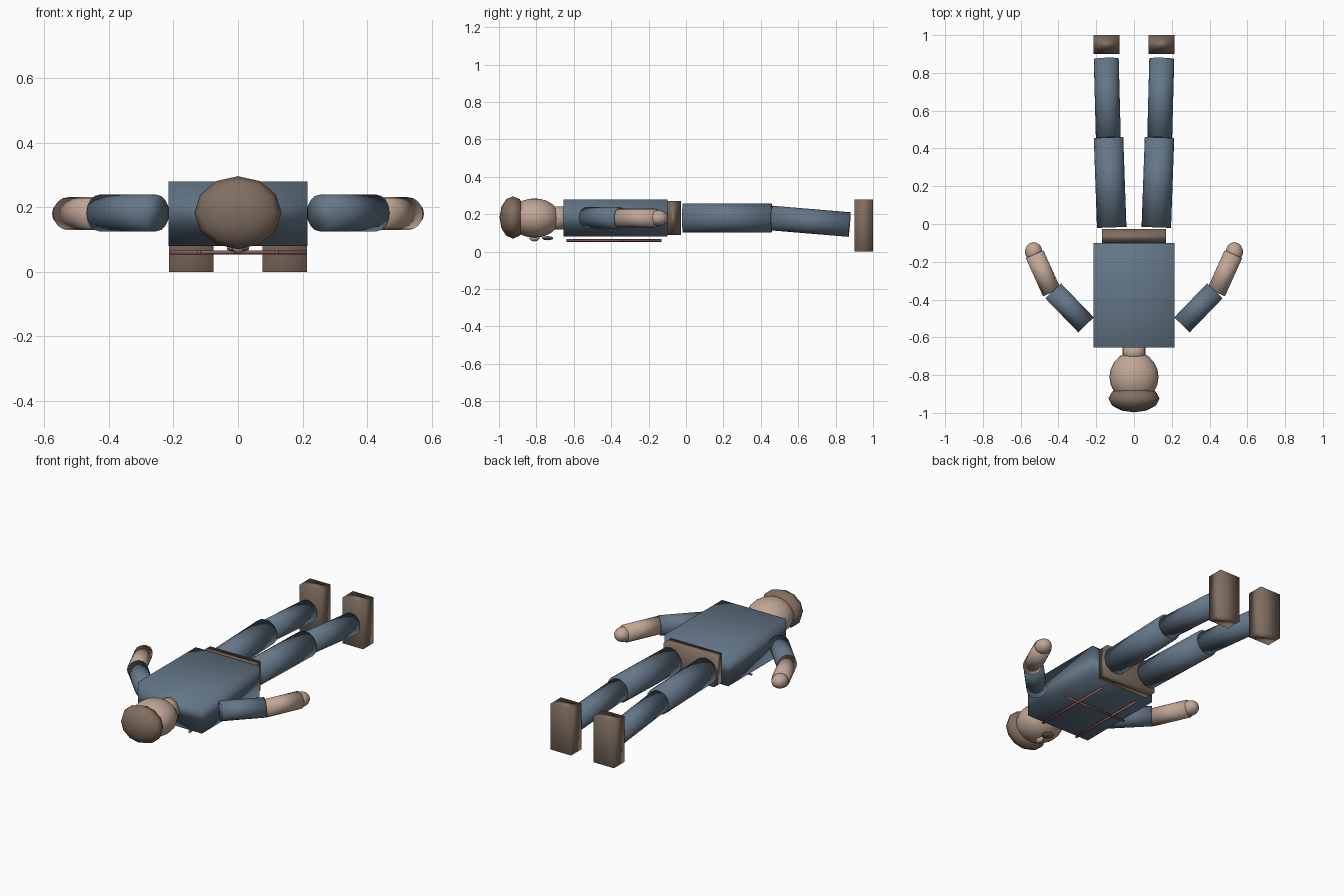
import bpy
from mathutils import Vector

if "Cube" in bpy.data.objects:
    bpy.data.objects.remove(bpy.data.objects["Cube"])


def material(name, rgb):
    m = bpy.data.materials.new(name)
    m.diffuse_color = (*rgb, 1)
    m.use_nodes = True
    m.node_tree.nodes["Principled BSDF"].inputs["Base Color"].default_value = m.diffuse_color
    return m


BLUE = material("slate_blue", (0.127, 0.181, 0.242))
BROWN = material("brown", (0.216, 0.156, 0.117))
SKIN = material("skin", (0.53, 0.385, 0.305))
RED = material("dull_red", (0.27, 0.10, 0.115))


def finish(name, mat):
    ob = bpy.context.object
    ob.name = name
    ob.data.materials.append(mat)
    bpy.ops.object.shade_smooth()
    return ob


def box(name, lo, hi, mat):
    lo, hi = Vector(lo), Vector(hi)
    bpy.ops.mesh.primitive_cube_add(size=1, location=(lo + hi) / 2)
    bpy.context.object.scale = hi - lo
    return finish(name, mat)


def rod(name, a, b, r, mat, sides=16):
    a, b = Vector(a), Vector(b)
    bpy.ops.mesh.primitive_cylinder_add(
        vertices=sides, radius=r, depth=(b - a).length, location=(a + b) / 2,
        rotation=(b - a).to_track_quat('Z', 'Y').to_euler())
    return finish(name, mat)


def ball(name, centre, radii, mat, seg=20, rings=12, rot=(0, 0, 0)):
    bpy.ops.mesh.primitive_uv_sphere_add(
        segments=seg, ring_count=rings, radius=1, location=centre, rotation=rot)
    bpy.context.object.scale = radii
    return finish(name, mat)


# Torso, hips and neck
box("torso", (-0.215, -0.655, 0.08), (0.215, -0.10, 0.28), BLUE)
box("hips", (-0.17, -0.11, 0.09), (0.17, -0.027, 0.27), BROWN)
rod("neck", (0, -0.72, 0.18), (0, -0.64, 0.18), 0.062, SKIN)

# Head facing down, with a flattened hair cap whose pole points along y
ball("head", (0, -0.81, 0.18), (0.13, 0.135, 0.105), SKIN, rot=(0, 0, 0))
ball("hair", (0, -0.925, 0.183), (0.135, 0.113, 0.072), BROWN, 12, 6,
     rot=(1.5708, 0, 0))
ball("nose", (0, -0.81, 0.075), (0.018, 0.028, 0.02), SKIN, 12, 8)
ball("mouth", (0, -0.74, 0.072), (0.035, 0.03, 0.011), BROWN, 12, 8)

# Straps across the chest
rod("cross_strap", (-0.21, -0.335, 0.06), (0.21, -0.335, 0.06), 0.006, RED, 8)

for s, side in ((-1, "left"), (1, "right")):
    rod(side + "_strap", (s * 0.12, -0.64, 0.06), (s * 0.12, -0.13, 0.06),
        0.007, RED, 8)
    # Arms
    rod(side + "_upper_arm", (s * 0.254, -0.534, 0.182),
        (s * 0.428, -0.354, 0.182), 0.057, BLUE)
    rod(side + "_forearm", (s * 0.435, -0.362, 0.18),
        (s * 0.526, -0.16, 0.18), 0.051, SKIN)
    ball(side + "_hand", (s * 0.531, -0.148, 0.18), (0.046, 0.052, 0.042),
         SKIN, 14, 8)
    # Legs and feet
    rod(side + "_thigh", (s * 0.118, -0.018, 0.18),
        (s * 0.135, 0.458, 0.18), 0.078, BLUE)
    rod(side + "_shin", (s * 0.136, 0.455, 0.18),
        (s * 0.147, 0.875, 0.145), 0.066, BLUE)
    box(side + "_foot", (s * 0.145 - 0.069, 0.90, 0),
        (s * 0.145 + 0.069, 1.0, 0.28), BROWN)
